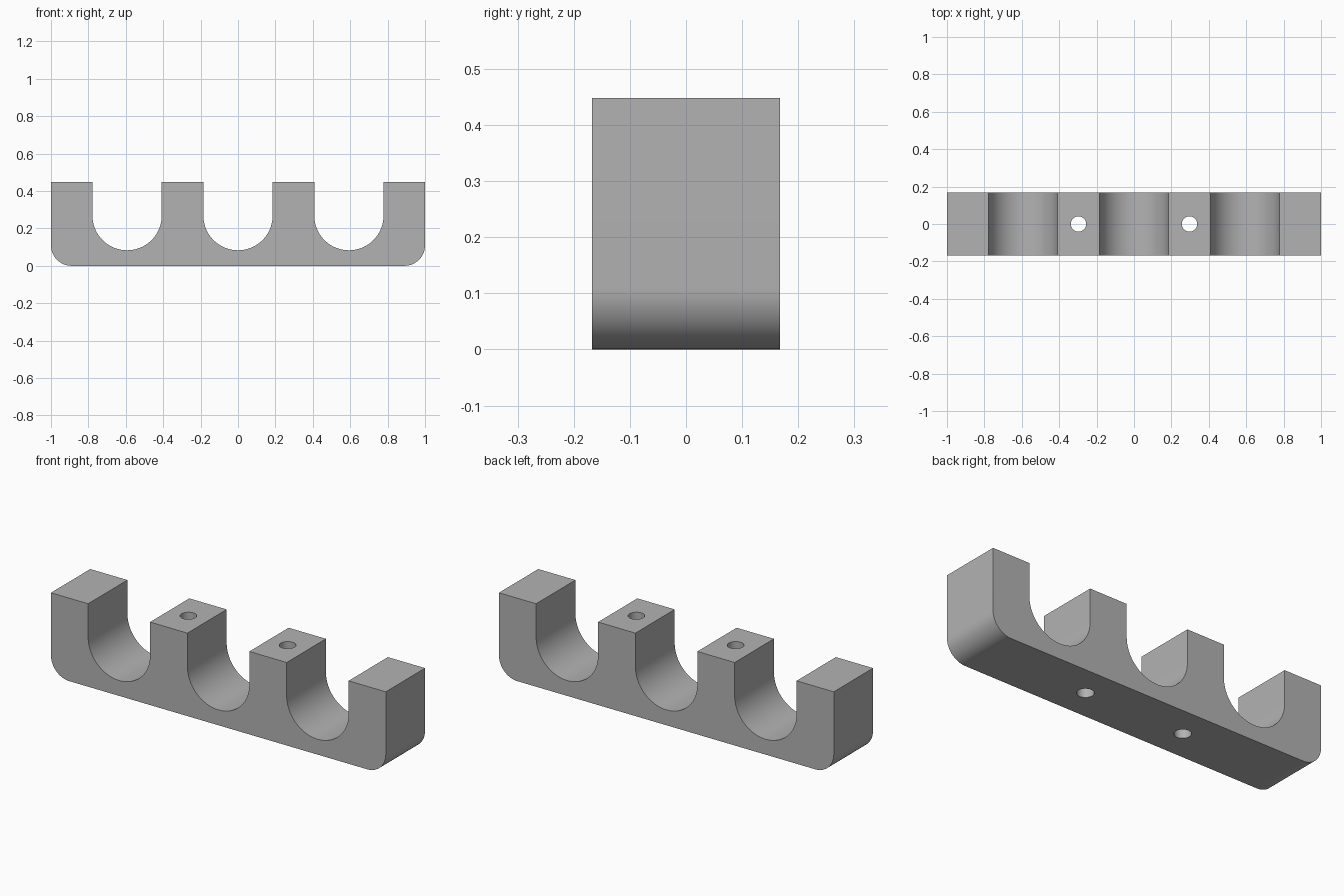
import bpy, bmesh, math

if "Cube" in bpy.data.objects:
    bpy.data.objects.remove(bpy.data.objects["Cube"])

LENGTH, DEPTH, HEIGHT = 2.0, 0.335, 0.448
SLOT_R, SLOT_Z, SLOT_X = 0.185, 0.268, 0.593
CORNER_R = 0.11
HOLE_R, HOLE_X = 0.041, 0.2965


def arc(cx, cz, r, start, end, steps):
    """Points on an arc in the xz plane, angles in degrees."""
    return [(cx + r * math.cos(math.radians(start + (end - start) * i / steps)),
             cz + r * math.sin(math.radians(start + (end - start) * i / steps)))
            for i in range(steps + 1)]


# Profile: rounded bottom corners, then the top edge right to left with U slots
half = LENGTH / 2
profile = arc(-half + CORNER_R, CORNER_R, CORNER_R, 180, 270, 16)
profile += arc(half - CORNER_R, CORNER_R, CORNER_R, 270, 360, 16)
profile.append((half, HEIGHT))
for x in (SLOT_X, 0, -SLOT_X):
    profile.append((x + SLOT_R, HEIGHT))
    profile += arc(x, SLOT_Z, SLOT_R, 0, -180, 48)
    profile.append((x - SLOT_R, HEIGHT))
profile.append((-half, HEIGHT))

# Holder body: extrude the profile along y
bm = bmesh.new()
face = bm.faces.new([bm.verts.new((x, -DEPTH / 2, z)) for x, z in profile])
extruded = bmesh.ops.extrude_face_region(bm, geom=[face])["geom"]
bmesh.ops.translate(bm, vec=(0, DEPTH, 0),
                    verts=[v for v in extruded if isinstance(v, bmesh.types.BMVert)])
bmesh.ops.recalc_face_normals(bm, faces=bm.faces)
mesh = bpy.data.meshes.new("slotted_holder")
bm.to_mesh(mesh)
bm.free()
holder = bpy.data.objects.new("slotted_holder", mesh)
bpy.context.collection.objects.link(holder)

grey = bpy.data.materials.new("grey")
grey.diffuse_color = (0.45, 0.45, 0.45, 1)
grey.use_nodes = True
grey.node_tree.nodes["Principled BSDF"].inputs["Base Color"].default_value = grey.diffuse_color
mesh.materials.append(grey)

# Screw holes through the two middle posts
for side in (-1, 1):
    bpy.ops.mesh.primitive_cylinder_add(vertices=48, radius=HOLE_R, depth=1,
                                        location=(side * HOLE_X, 0, HEIGHT / 2))
    cutter = bpy.context.object
    cutter.name = "screw_hole_cutter"
    cutter.data.materials.append(grey)
    cut = holder.modifiers.new("screw_hole", 'BOOLEAN')
    cut.operation = 'DIFFERENCE'
    cut.solver = 'EXACT'
    cut.object = cutter
    bpy.ops.object.select_all(action='DESELECT')
    holder.select_set(True)
    bpy.context.view_layer.objects.active = holder
    bpy.ops.object.modifier_apply(modifier=cut.name)
    bpy.data.objects.remove(cutter)

# Smooth curved walls, keep the edges crisp
bpy.ops.object.shade_smooth_by_angle(angle=math.radians(30))
